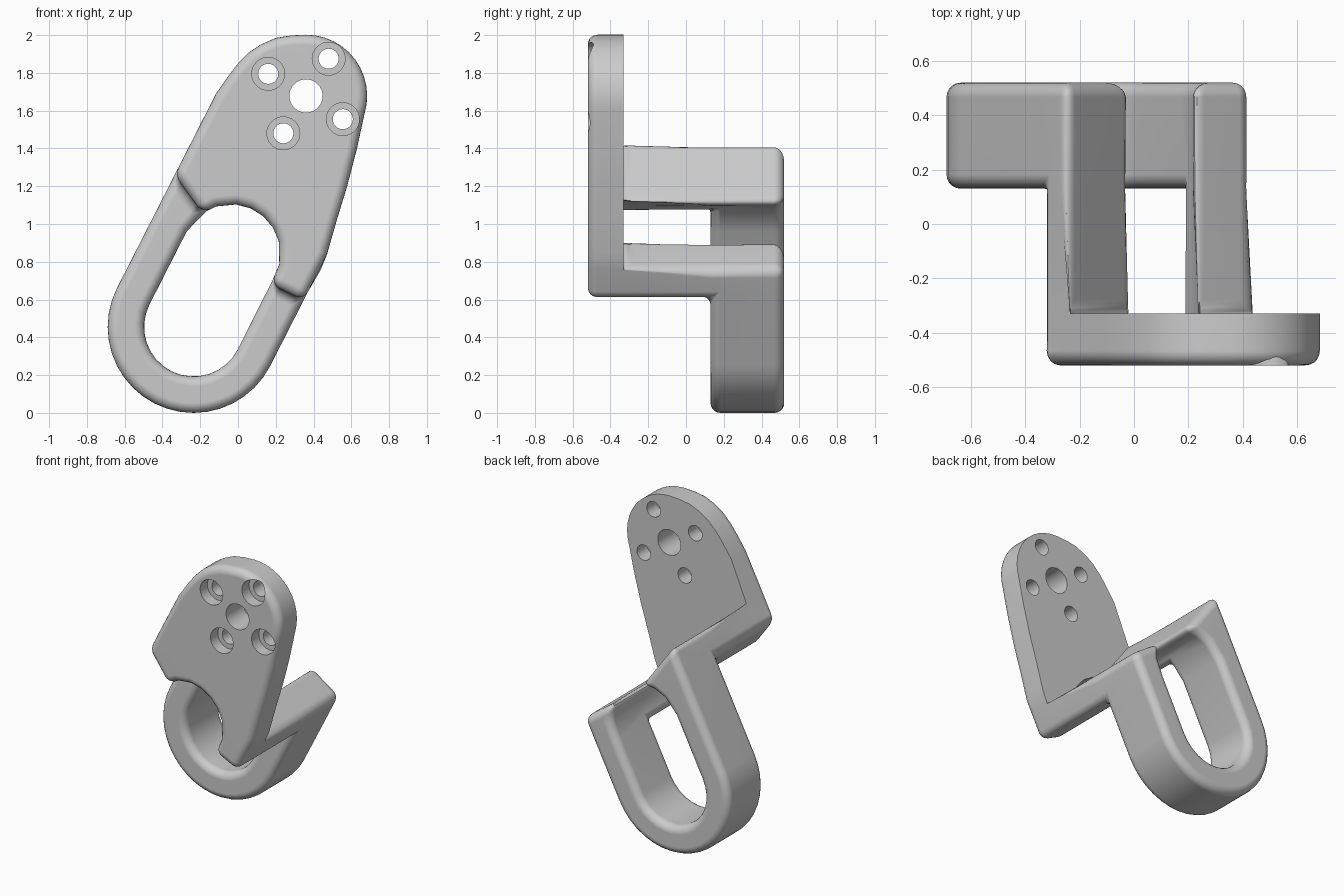
import bpy, bmesh, math
from mathutils import Vector

if "Cube" in bpy.data.objects:
    bpy.data.objects.remove(bpy.data.objects["Cube"])

# Tilted long axis (D) and its perpendicular (N) in the XZ plane
D, N = Vector((.454, .891)), Vector((.891, -.454))
C1 = Vector((-.235, .455))           # lower centre of the loop
C2 = C1 + D * .435                   # upper centre of the slot
R_OUT, R_IN = .455, .262
Y = (-.52, -.33, .13, .52)           # layer boundaries from front to back


def arc(c, r, a0, a1, n):
    return [c + r * Vector((math.cos(t), math.sin(t)))
            for t in (math.radians(a0 + (a1 - a0) * i / n) for i in range(n + 1))]


def on_arc(a):
    return arc(C2, R_IN, a, a, 1)[0]


def on_line(side, r, z):
    p = C1 + N * r * side
    return p + D * ((z - p.y) / D.y)


# Shared corners of the two bars
l_low_out, l_top_out = on_line(-1, R_OUT, 1.26), on_line(-1, R_OUT, 1.43)
l_low_in, l_top_in = on_arc(125), on_arc(84)
r_low_out, r_top_out = on_line(1, R_OUT, .595), on_line(1, R_OUT, .76)
r_low_in, r_top_in = on_line(1, R_IN, .68), on_arc(15)

left_bar = [l_low_out, l_low_in, on_arc(107), l_top_in, l_top_out]
right_bar = [r_low_in, r_low_out, r_top_out, r_top_in, on_arc(-12)]

# U-shaped loop at the back
loop = ([l_low_out] + arc(C1, R_OUT, 153, 333, 20) + [r_low_out, r_low_in]
        + arc(C1, R_IN, 333, 153, 16) + [on_arc(153), l_low_in])

# Mounting plate at the front
right_curve = [on_line(1, R_OUT, .84), (.52, 1.01), (.578, 1.2), (.63, 1.4)]
top_curve = [(.28, 1.998), (.2, 1.985), (.12, 1.95), (.06, 1.91),
             (0, 1.85), (-.05, 1.785), on_line(-1, R_OUT, 1.69)]
plate = ([r_top_out] + right_curve + arc(Vector((.36, 1.678)), .324, -17, 90, 12)
         + top_curve + [l_top_out] + arc(C2, R_IN, 84, 15, 4))

# Stack the prisms; faces shared by two prisms are left out
faces = {}


def prism(poly, y0, y1):
    ring = [(round(p[0], 5), round(p[1], 5)) for p in poly]
    a = [(x, y0, z) for x, z in ring]
    b = [(x, y1, z) for x, z in ring]
    n = len(ring)
    for f in [a, b[::-1]] + [[a[i], b[i], b[(i + 1) % n], a[(i + 1) % n]] for i in range(n)]:
        key = frozenset(f)
        if key in faces:
            del faces[key]
        else:
            faces[key] = f


for bar in (left_bar, right_bar):
    for k in range(3):
        prism(bar, Y[k], Y[k + 1])
prism(plate, Y[0], Y[1])
prism(loop, Y[2], Y[3])

bm = bmesh.new()
verts = {}
for f in faces.values():
    for co in f:
        if co not in verts:
            verts[co] = bm.verts.new(co)
    bm.faces.new([verts[co] for co in f])
bmesh.ops.dissolve_limit(bm, angle_limit=math.radians(.6), verts=bm.verts[:], edges=bm.edges[:])
bmesh.ops.recalc_face_normals(bm, faces=bm.faces[:])
bm.normal_update()

# Round all edges except the sharp rear rim of the plate


def rounded(e):
    if len(e.link_faces) != 2 or e.calc_face_angle() < math.radians(35):
        return False
    rim = all(abs(v.co.y - Y[1]) < 1e-3 for v in e.verts)
    return not (rim and e.is_convex)


bmesh.ops.bevel(bm, geom=[e for e in bm.edges if rounded(e)], offset=.052,
                offset_type='OFFSET', segments=5, profile=.5, affect='EDGES',
                clamp_overlap=False)
bmesh.ops.recalc_face_normals(bm, faces=bm.faces[:])
mesh = bpy.data.meshes.new("offset_loop_bracket")
bm.to_mesh(mesh)
bm.free()
bracket = bpy.data.objects.new("offset_loop_bracket", mesh)
bpy.context.collection.objects.link(bracket)
bpy.context.view_layer.objects.active = bracket
bracket.select_set(True)

# Centre hole, four screw holes and their counterbores


def drill(name, holes, y0, y1):
    bm = bmesh.new()
    for x, z, r in holes:
        ring = arc(Vector((x, z)), r, 0, 350, 35)
        f = bm.faces.new([bm.verts.new((p.x, y0, p.y)) for p in ring])
        ext = bmesh.ops.extrude_face_region(bm, geom=[f], use_keep_orig=True)
        bmesh.ops.translate(bm, vec=(0, y1 - y0, 0),
                            verts=[g for g in ext['geom'] if isinstance(g, bmesh.types.BMVert)])
    bmesh.ops.recalc_face_normals(bm, faces=bm.faces[:])
    me = bpy.data.meshes.new(name)
    bm.to_mesh(me)
    bm.free()
    cutter = bpy.data.objects.new(name, me)
    bpy.context.collection.objects.link(cutter)
    cutter.hide_render = True
    mod = bracket.modifiers.new(name, 'BOOLEAN')
    mod.operation, mod.solver, mod.object = 'DIFFERENCE', 'EXACT', cutter
    bpy.ops.object.modifier_apply(modifier=name)
    bpy.data.objects.remove(cutter)


screws = [(.16, 1.795), (.48, 1.875), (.555, 1.555), (.24, 1.48)]
drill("through_holes", [(.36, 1.678, .088)] + [(x, z, .053) for x, z in screws], -.7, -.2)
drill("counterbores", [(x, z, .087) for x, z in screws], -.7, -.44)

bpy.ops.object.shade_smooth_by_angle(angle=math.radians(32))
wn = bracket.modifiers.new("flat_face_normals", 'WEIGHTED_NORMAL')
wn.keep_sharp = True
